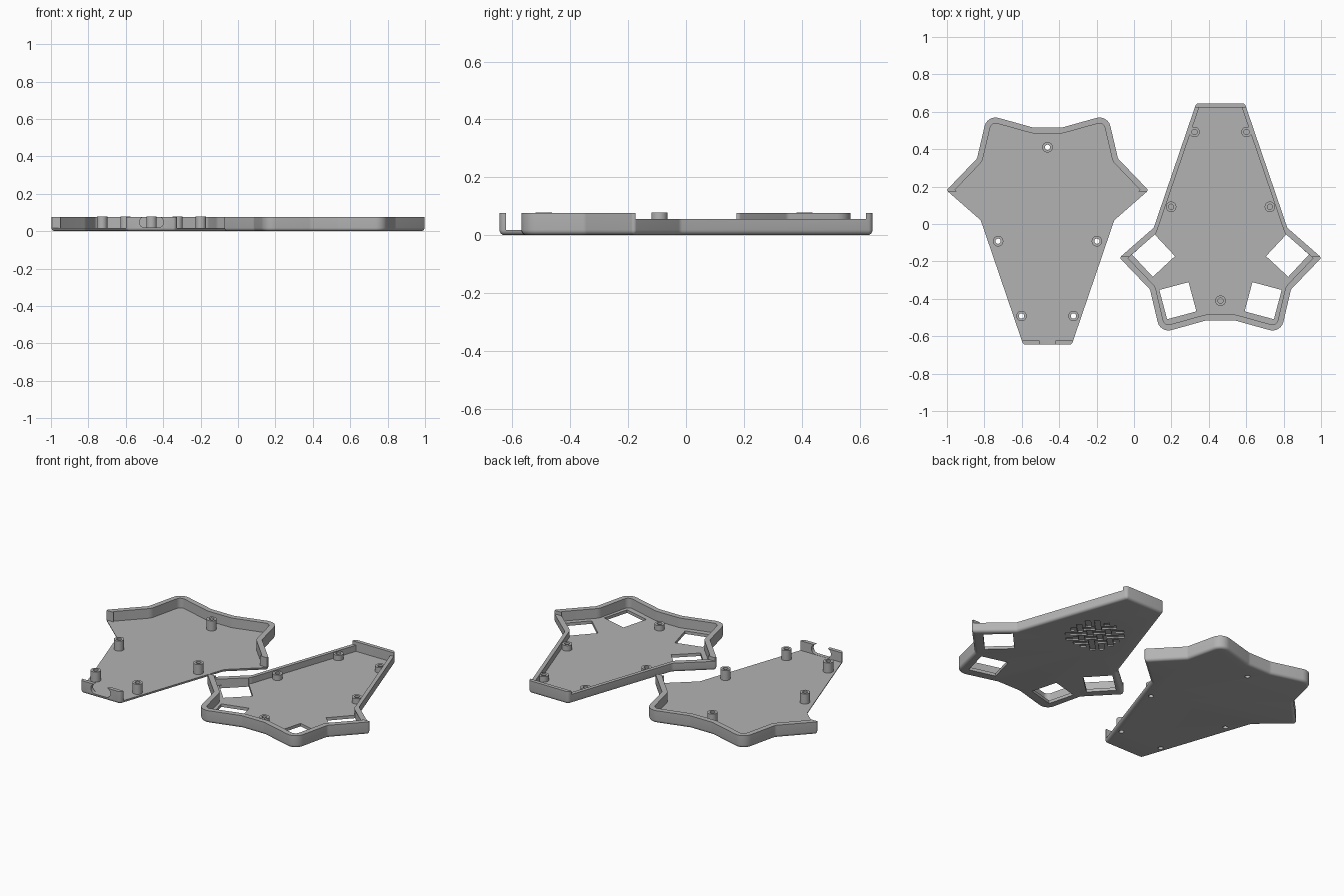
import bpy, bmesh, math
from mathutils import Vector, Matrix

if "Cube" in bpy.data.objects:
    bpy.data.objects.remove(bpy.data.objects["Cube"])

WALL_TOP, FLOOR, CX = 0.076, 0.018, 0.4625

grey = bpy.data.materials.new("grey_plastic")
grey.diffuse_color = (0.45, 0.45, 0.45, 1)
grey.use_nodes = True
grey.node_tree.nodes["Principled BSDF"].inputs["Base Color"].default_value = grey.diffuse_color

# Half outline of the case: x, y, corner radius (mirrored for the other half)
HALF = [(0.130, 0.645, 0.02), (0.357, -0.02, 0.03), (0.540, -0.18, 0.012),
        (0.377, -0.35, 0.03), (0.322, -0.584, 0.06), (0.075, -0.515, 0.06)]
OUTLINE = HALF + [(-x, y, r) for x, y, r in reversed(HALF)]
WALLS = [0.022] + [0.031] * 9 + [0.022, 0.022]   # wall thickness per edge


def ring(inset):
    """Rounded outline, moved inwards by one thickness per edge."""
    n = len(OUTLINE)
    pts = [Vector(p[:2]) for p in OUTLINE]
    lines = []
    for i in range(n):
        d = (pts[(i + 1) % n] - pts[i]).normalized()
        lines.append((pts[i] + Vector((d.y, -d.x)) * inset[i], d))
    out = []
    for i in range(n):
        (p, d), (q, e) = lines[i - 1], lines[i]
        turn = d.x * e.y - d.y * e.x
        w = q - p
        corner = p + d * ((w.x * e.y - w.y * e.x) / turn)
        t = inset[i]
        r = max(OUTLINE[i][2] + (-t if turn < 0 else t), 0.004)
        cut = r * math.tan(d.angle(e) / 2)
        a, b = corner - d * cut, corner + e * cut
        side = 1 if turn > 0 else -1
        centre = a + Vector((-d.y, d.x)) * r * side
        for k in range(7):
            rot = Matrix.Rotation(side * d.angle(e) * k / 6, 2)
            out.append(centre + rot @ (a - centre))
    return out


def make(name, bm):
    bmesh.ops.recalc_face_normals(bm, faces=bm.faces)
    me = bpy.data.meshes.new(name)
    bm.to_mesh(me)
    bm.free()
    me.materials.append(grey)
    ob = bpy.data.objects.new(name, me)
    bpy.context.collection.objects.link(ob)
    return ob


def prism(bm, pts, z0, z1, matrix=Matrix()):
    low = [bm.verts.new(matrix @ Vector((p[0], p[1], z0))) for p in pts]
    top = [bm.verts.new(matrix @ Vector((p[0], p[1], z1))) for p in pts]
    bm.faces.new(low)
    bm.faces.new(top)
    for i in range(len(pts)):
        j = (i + 1) % len(pts)
        bm.faces.new((low[i], low[j], top[j], top[i]))


def rect(x0, x1, y0, y1):
    return [(x0, y0), (x1, y0), (x1, y1), (x0, y1)]


def circle(r, n=24):
    return [(r * math.cos(2 * math.pi * i / n), r * math.sin(2 * math.pi * i / n)) for i in range(n)]


def activate(ob):
    bpy.ops.object.select_all(action='DESELECT')
    ob.select_set(True)
    bpy.context.view_layer.objects.active = ob


def cut(ob, bm):
    cutter = make("cutter", bm)
    mod = ob.modifiers.new("cut", 'BOOLEAN')
    mod.operation, mod.solver, mod.object = 'DIFFERENCE', 'EXACT', cutter
    activate(ob)
    bpy.ops.object.modifier_apply(modifier=mod.name)
    bpy.data.objects.remove(cutter)


def tray(name):
    """Open tray with a rounded bottom edge."""
    bm = bmesh.new()
    n, f = len(OUTLINE), 0.018
    levels = []
    for k in range(6):
        a = math.pi / 2 * k / 5
        levels.append((ring([f * (1 - math.sin(a))] * n), f * (1 - math.cos(a))))
    inner = ring(WALLS)
    levels += [(ring([0] * n), WALL_TOP), (inner, WALL_TOP), (inner, FLOOR)]
    loops = [[bm.verts.new((p.x, p.y, z)) for p in pts] for pts, z in levels]
    for a, b in zip(loops, loops[1:]):
        for i in range(len(a)):
            j = (i + 1) % len(a)
            bm.faces.new((a[i], a[j], b[j], b[i]))
    bm.faces.new(loops[0])
    bm.faces.new(loops[-1])
    return make(name, bm)


BOSSES = [(0.139, 0.492), (-0.139, 0.492), (0.264, 0.092), (-0.264, 0.092), (0, -0.41)]


def bosses(prefix, top):
    parts = []
    for i, (x, y) in enumerate(BOSSES):
        bm = bmesh.new()
        rows = []
        for r, z in ((0.028, FLOOR - 0.002), (0.028, top), (0.014, top), (0.014, FLOOR - 0.002)):
            rows.append([bm.verts.new((x + p[0], y + p[1], z)) for p in circle(r)])
        for a, b in zip(rows, rows[1:] + rows[:1]):
            for k in range(24):
                j = (k + 1) % 24
                bm.faces.new((a[k], a[j], b[j], b[k]))
        parts.append(make(f"{prefix}_screw_post_{i + 1}", bm))
    return parts


def place(parts, x, turn):
    for ob in parts:
        ob.data.transform(Matrix.Translation((x, 0, 0)) @ Matrix.Rotation(turn, 4, 'Z'))
        activate(ob)
        bpy.ops.object.shade_smooth_by_angle(angle=math.radians(30))


# Upper case: lowered side walls, four square key windows
upper = tray("upper_case")
bm = bmesh.new()
prism(bm, rect(-0.7, 0.7, -0.175, 0.623), 0.055, 0.2)
cut(upper, bm)
bm = bmesh.new()
for s in (-1, 1):
    for x, y, a in ((0.358, -0.168, -43), (0.228, -0.41, -15)):
        m = Matrix.Translation((s * x, y, 0)) @ Matrix.Rotation(math.radians(s * a), 4, 'Z')
        prism(bm, rect(-0.081, 0.081, -0.081, 0.081), -0.1, 0.05, m)
cut(upper, bm)

# Woven groove pattern on the underside of the upper case
bm = bmesh.new()
offsets = [-0.075, -0.025, 0.025, 0.075]
for d in range(2):
    m = Matrix.Translation((0, 0.22, 0)) @ Matrix.Rotation(math.radians(45 + 90 * d), 4, 'Z')
    for i, o in enumerate(offsets):
        reach = 0.16 if i in (1, 2) else 0.125
        # a bar breaks wherever it passes under a crossing bar
        gaps = [c for j, c in enumerate(offsets) if (i + j) % 2 == 0]
        ends = [-reach] + [v for c in gaps for v in (c - 0.019, c + 0.019)] + [reach]
        for a, b in zip(ends[::2], ends[1::2]):
            prism(bm, rect(a, b, o - 0.015, o + 0.015), -0.05, 0.008, m)
cut(upper, bm)
place([upper] + bosses("upper", 0.05), CX, 0)

# Lower case: no side walls, capsule port notch in the end wall, through screw holes
lower = tray("lower_case")
bm = bmesh.new()
prism(bm, rect(-0.7, 0.7, -0.175, 0.623), FLOOR, 0.2)
cut(lower, bm)
bm = bmesh.new()
capsule = []
for s in (1, -1):
    for k in range(13):
        a = -math.pi / 2 + math.pi * k / 12
        capsule.append((s * (0.036 + 0.029 * math.cos(a)), s * 0.029 * math.sin(a)))
prism(bm, capsule, -0.08, 0.08,
      Matrix.Translation((0, 0.645, 0.048)) @ Matrix.Rotation(math.pi / 2, 4, 'X'))
cut(lower, bm)
bm = bmesh.new()
for x, y in BOSSES:
    prism(bm, circle(0.014), -0.1, 0.1, Matrix.Translation((x, y, 0)))
cut(lower, bm)
place([lower] + bosses("lower", 0.078), -CX, math.pi)
